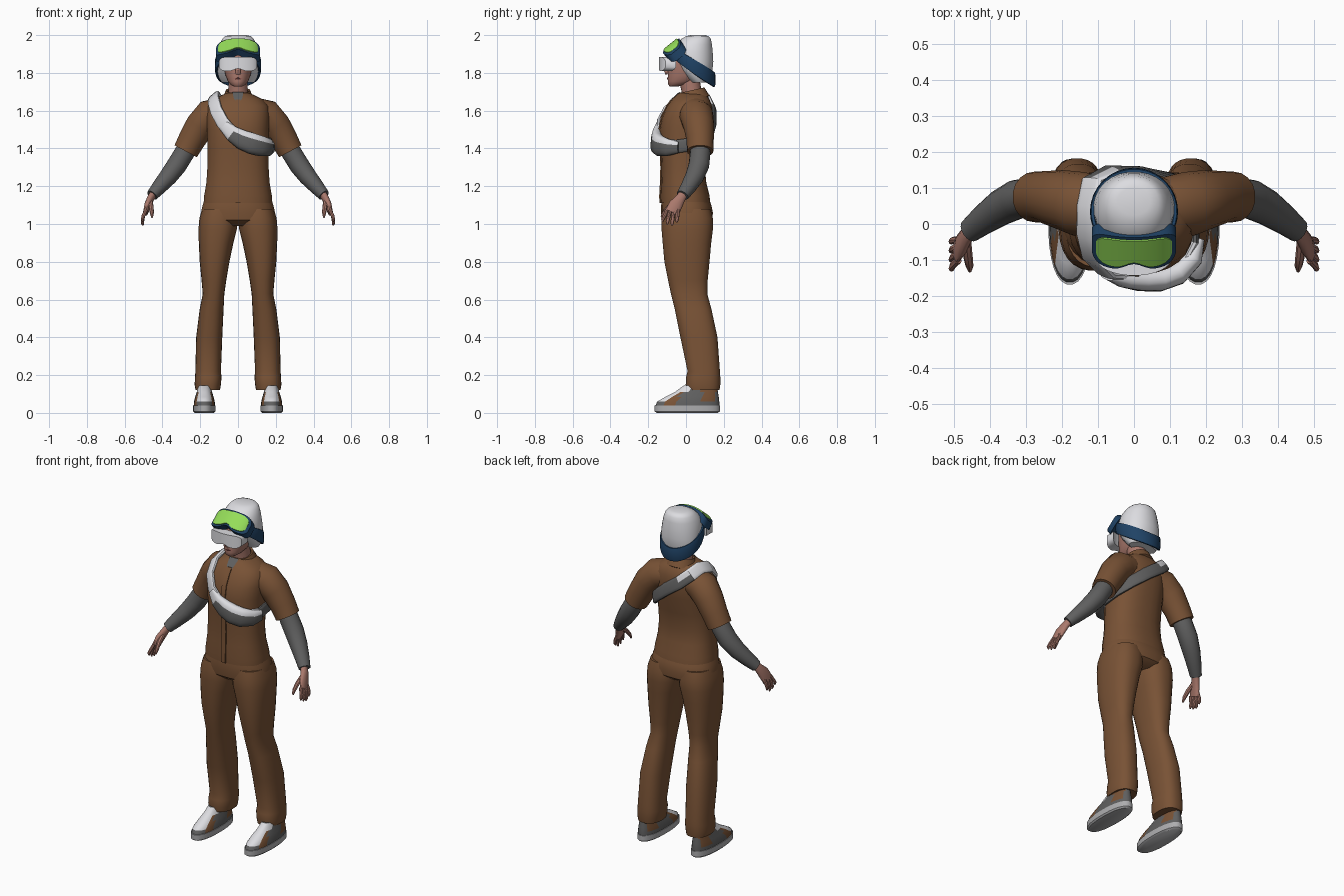
import bpy, bmesh, math
from mathutils import Vector as V


def material(name, r, g, b):
    m = bpy.data.materials.new(name)
    m.diffuse_color = (r, g, b, 1)
    return m


BROWN = material("brown cloth", .19, .085, .036)
GREY = material("dark grey", .115, .115, .115)
WHITE = material("off white", .72, .72, .75)
SKIN = material("skin", .40, .19, .15)
BLUE = material("navy blue", .014, .055, .13)
GREEN = material("lime lens", .30, .72, .10)
SOLE = material("sole grey", .42, .42, .43)
LIP = material("lips", .28, .09, .08)


def skin(name, rings, mats, rule=None, closed=False, angle=40):
    """Join equal rings of points into a solid; rule(centre) picks the colour."""
    bm = bmesh.new()
    rows = [[bm.verts.new(p) for p in r] for r in rings]
    n = len(rows[0])
    for i in range(len(rows) if closed else len(rows) - 1):
        a, b = rows[i], rows[(i + 1) % len(rows)]
        for j in range(n):
            bm.faces.new((a[j], a[(j + 1) % n], b[(j + 1) % n], b[j]))
    if not closed:
        bm.faces.new(rows[0])
        bm.faces.new(rows[-1])
    bmesh.ops.recalc_face_normals(bm, faces=bm.faces)
    if rule:
        for f in bm.faces:
            f.material_index = rule(f.calc_center_median())
    me = bpy.data.meshes.new(name)
    bm.to_mesh(me)
    bm.free()
    for m in mats:
        me.materials.append(m)
    me.shade_smooth()
    me.set_sharp_from_angle(angle=math.radians(angle))
    ob = bpy.data.objects.new(name, me)
    bpy.context.collection.objects.link(ob)
    return ob


def power(c, e):
    return math.copysign(abs(c) ** (2 / e), c)


def stack(name, levels, mats, side=1, e=2.4, n=28, rule=None):
    """Levels are (z, x0, x1, y0, y1), joined bottom to top."""
    rings = []
    for z, x0, x1, y0, y1 in levels:
        ring = []
        for k in range(n):
            a = math.tau * (k + .5) / n
            ring.append(V((side * ((x0 + x1) / 2 + (x1 - x0) / 2 * power(math.cos(a), e)),
                           (y0 + y1) / 2 + (y1 - y0) / 2 * power(math.sin(a), e), z)))
        rings.append(ring)
    return skin(name, rings, mats, rule)


def centred(levels):
    return [(z, -w, w, a, b) for z, w, a, b in levels]


def tube(name, pts, mats, ref, side=1, n=14, closed=False, rule=None, e=2):
    """Points are (x, y, z, r along ref, r across)."""
    P = [V(p[:3]) for p in pts]
    rings, m = [], len(P)
    for i, p in enumerate(P):
        a = P[i - 1] if closed or i else p
        b = P[(i + 1) % m] if closed or i < m - 1 else p
        t = (b - a).normalized()
        r = V(ref(p) if callable(ref) else ref)
        u = (r - t * t.dot(r)).normalized()
        w = t.cross(u)
        ring = []
        for k in range(n):
            c = math.tau * k / n
            q = p + u * pts[i][3] * power(math.cos(c), e) + w * pts[i][4] * power(math.sin(c), e)
            ring.append(V((q.x * side, q.y, q.z)))
        rings.append(ring)
    return skin(name, rings, mats, rule, closed)


def shield(name, base, up, out, half, high, notch, bend, thick, mat, n=20):
    """Wrapped, rounded plate with a nose notch in its lower edge."""
    base, up, out = V(base), V(up).normalized(), V(out).normalized()
    rings = []
    for i in range(n + 1):
        s = -1 + 2 * i / n
        x = half * math.sin(s * 1.25) / math.sin(1.25)
        c = base + V((x, 0, 0)) - out * bend * (1 - math.cos(s * 1.25))
        top = high * (1 - .55 * abs(s) ** 5)
        low = top - notch * math.exp(-(s / .22) ** 2)
        back = out * thick
        rings.append([c + up * top, c - up * low, c - up * low - back, c + up * top - back])
    return skin(name, rings, [mat], angle=35)


# Shirt body
TORSO = [(1.11, .183, -.135, .13), (1.15, .18, -.136, .125), (1.22, .168, -.132, .108),
         (1.3, .163, -.13, .10), (1.4, .162, -.135, .115), (1.5, .165, -.14, .135),
         (1.57, .168, -.127, .142), (1.625, .162, -.10, .138), (1.66, .13, -.075, .125),
         (1.685, .08, -.05, .105), (1.695, .055, -.035, .09)]
stack("shirt", centred(TORSO), [BROWN])

# Button placket down the front
skin("placket", [[V((x, y + d, z)) for x, d in ((-.014, -.006), (.014, -.006), (.014, .01), (-.014, .01))]
                 for z, w, y, b in TORSO[:9]], [BROWN])

# Folded collar, open at the throat, with undershirt showing
rings = []
for i in range(25):
    a = math.radians(18 + 324 * i / 24)
    d = V((math.sin(a), -math.cos(a), 0))
    f = (1 + math.cos(a)) / 2
    c = V((0, .03, 1.715 - .03 * f))
    rings.append([c + V((d.x * r, d.y * r * 1.05, z)) for r, z in
                  ((.090 - .008 * f, -.035 - .02 * f), (.064, .008), (.054, .004), (.070, -.05))])
skin("collar", rings, [BROWN])
skin("undershirt", [[V((x * s, y, z)) for x, y, z in
     ((.03, -.035, 1.70), (.022, -.074, 1.665), (.004, -.098, 1.635), (.004, -.03, 1.64))] for s in (1, -1)], [GREY])

# Hips and trouser legs
stack("hips", centred([(.99, .16, -.09, .10), (1.02, .198, -.128, .14), (1.06, .197, -.133, .143),
                       (1.1, .188, -.132, .135), (1.135, .176, -.128, .12)]), [BROWN])
LEG = [(.12, .095, .225, .003, .178), (.15, .09, .23, -.002, .182), (.19, .087, .228, .0, .182),
       (.22, .09, .226, .008, .18), (.4, .083, .222, -.03, .167), (.55, .076, .203, -.06, .135),
       (.63, .072, .187, -.08, .113), (.7, .062, .193, -.095, .115), (.8, .045, .203, -.115, .125),
       (.9, .024, .208, -.124, .134), (.97, .006, .21, -.13, .143), (1.03, .002, .205, -.13, .143),
       (1.08, .01, .19, -.12, .13)]

for s, tag in ((1, "left"), (-1, "right")):
    stack(tag + "_trouser_leg", LEG, [BROWN], s)
    # Shoes
    stack(tag + "_shoe_sole", [(0, .128, .23, -.155, .17), (.008, .118, .238, -.167, .18),
                               (.04, .118, .238, -.168, .18)], [SOLE], s, 2.3)

    def shoe_colour(c):
        x = abs(abs(c.x) - .178)
        if c.z > .065 and c.y < .03 and x < .036:
            return 1
        return 2 if (-.12 < c.y < -.035 and x > .02) or (.08 < c.y < .16 and c.z > .06) else 0
    stack(tag + "_shoe_upper", [(.038, .121, .235, -.163, .177), (.06, .123, .233, -.153, .177),
                                (.085, .129, .227, -.11, .174), (.11, .137, .219, -.06, .17),
                                (.145, .145, .211, -.012, .165)],
          [GREY, WHITE, BROWN], s, 2.3, rule=shoe_colour)

    # Short sleeve and long undersleeve
    tube(tag + "_sleeve", [(.09, .045, 1.59, .085, .08), (.15, .055, 1.575, .09, .086),
                           (.20, .068, 1.52, .082, .08), (.245, .075, 1.445, .072, .073),
                           (.277, .075, 1.385, .07, .068)], [BROWN], (0, 1, 0), s, 18)
    tube(tag + "_undersleeve", [(.25, .075, 1.44, .05, .05), (.285, .075, 1.375, .054, .053),
                                (.325, .068, 1.31, .055, .053), (.37, .045, 1.25, .05, .048),
                                (.42, .01, 1.192, .041, .039), (.455, -.018, 1.152, .034, .031)],
         [GREY], (0, 1, 0), s, 16)
    # Hand
    tube(tag + "_palm", [(.445, -.01, 1.165, .02, .024), (.463, -.03, 1.135, .019, .027),
                         (.478, -.055, 1.10, .018, .037), (.49, -.074, 1.06, .013, .038)],
         [SKIN], (1, 0, 0), s)
    for i, end in enumerate((1.012, .998, .992, 1.008)):
        k = i - 1.5
        y = -.072 + k * .019
        tube(f"{tag}_finger_{i + 1}", [(.487, y, 1.075, .010, .010),
                                       (.502, y - .008 + k * .004, 1.04, .010, .0095),
                                       (.506, y - .014 + k * .006, end + .012, .009, .008),
                                       (.503, y - .015 + k * .006, end, .004, .004)], [SKIN], (0, 1, 0), s, 8)
    tube(tag + "_thumb", [(.465, -.05, 1.12, .014, .013), (.46, -.092, 1.09, .013, .012),
                          (.456, -.117, 1.06, .011, .01), (.455, -.13, 1.035, .005, .005)], [SKIN], (1, 0, 0), s, 8)


# Shoulder strap and chest bag
def outward(p):
    return V((p.x, p.y - .02, max(0, p.z - 1.52)))


STRAP = [(-.128, .05, 1.678), (-.13, -.035, 1.655), (-.115, -.1, 1.60), (-.08, -.135, 1.535),
         (-.03, -.145, 1.48), (.05, -.15, 1.44), (.125, -.128, 1.415), (.17, -.05, 1.41),
         (.168, .05, 1.425), (.125, .118, 1.465), (.03, .143, 1.545), (-.06, .147, 1.61), (-.115, .12, 1.66)]
tube("bag_strap", [p + (.012, .036) for p in STRAP], [WHITE, GREY], outward, closed=True, e=3,
     rule=lambda c: int(c.y > -.02 and c.z < 1.64))
tube("chest_bag", [(-.075, -.142, 1.52, .012, .03), (-.03, -.152, 1.478, .024, .042),
                   (.02, -.156, 1.447, .030, .052), (.07, -.155, 1.427, .032, .057),
                   (.12, -.138, 1.413, .032, .055), (.165, -.095, 1.405, .026, .045),
                   (.183, -.04, 1.405, .013, .03)], [GREY, WHITE], outward, n=20, e=2.5,
     rule=lambda c: int(c.z > 1.482 - .33 * c.x or c.x < -.05))

# Neck and head
tube("neck", [(0, .035, 1.64, .055, .055), (0, .03, 1.70, .052, .052), (0, .015, 1.78, .055, .052)], [SKIN], (0, 1, 0), n=18)
stack("head", centred([(1.728, .022, -.085, -.045), (1.738, .04, -.095, .01), (1.755, .054, -.097, .06),
                       (1.785, .066, -.097, .09), (1.83, .075, -.097, .11), (1.88, .08, -.094, .12),
                       (1.93, .07, -.07, .11)]), [SKIN], e=2.1)
tube("nose", [(0, -.09, 1.84, .01, .012), (0, -.104, 1.81, .014, .014), (0, -.098, 1.793, .01, .016)], [SKIN], (0, 1, 0), n=10)
tube("lips", [(-.022, -.088, 1.768, .004, .002), (0, -.097, 1.77, .005, .006), (.022, -.088, 1.768, .004, .002)], [LIP], (0, 1, 0), n=8)

# Knitted cap
stack("cap", centred([(1.748, .085, .03, .115), (1.775, .103, .0, .13), (1.81, .11, -.03, .14),
                      (1.86, .113, -.062, .145), (1.91, .108, -.07, .142), (1.95, .098, -.058, .138),
                      (1.98, .083, -.025, .132), (1.994, .068, .0, .12), (2.0, .045, .025, .1)]), [WHITE], e=2.1)

# Ski goggles: band around the cap, frame and lens
band = []
for k in range(32):
    a = math.tau * k / 32
    y = .034 - .114 * math.cos(a)
    band.append((.114 * math.sin(a), y, 1.862 - .66 * y, .008, .026 + .014 * (1 - math.cos(a)) / 2))
tube("goggle_band", band, [BLUE], lambda p: V((p.x, p.y - .034, .0)), closed=True, n=10, e=3)
UP, OUT = (0, .78, .62), (0, -.62, .78)
shield("goggle_frame", (0, -.083, 1.947), UP, OUT, .117, .058, .022, .06, .045, BLUE)
shield("goggle_lens", (0, -.086, 1.953), UP, OUT, .105, .048, .02, .05, .012, GREEN)

# White face visor
shield("visor", (0, -.143, 1.847), (0, 0, 1), (0, -1, 0), .1, .038, .014, .05, .055, WHITE)
